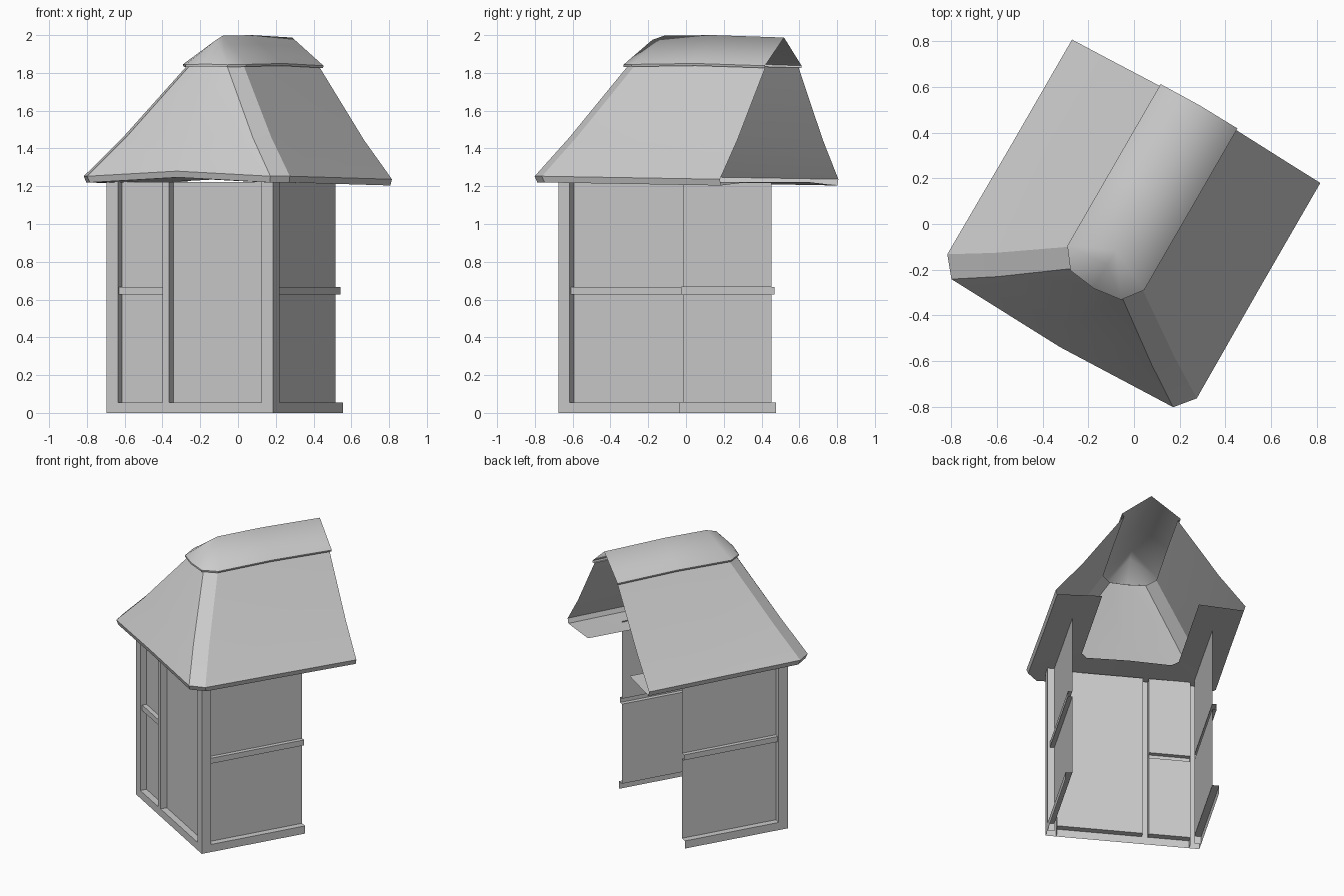
import bpy, bmesh
from math import radians
from mathutils import Matrix, Vector

if "Cube" in bpy.data.objects:
    bpy.data.objects.remove(bpy.data.objects["Cube"])

# The hut is turned 30 degrees about z; everything is modelled straight, then placed
PLACE = Matrix.Rotation(radians(-30), 4, 'Z') @ Matrix.Translation((-0.011, 0, 0))


def finish(name, verts, faces):
    bm = bmesh.new()
    vs = [bm.verts.new(PLACE @ Vector(v)) for v in verts]
    for f in faces:
        bm.faces.new([vs[i] for i in f])
    bmesh.ops.remove_doubles(bm, verts=bm.verts, dist=1e-4)
    me = bpy.data.meshes.new(name)
    bm.to_mesh(me)
    bm.free()
    ob = bpy.data.objects.new(name, me)
    bpy.context.collection.objects.link(ob)
    return ob


def sweep(name, path, vec, s=1):
    """Open shell: a path of points pushed along vec, mirrored in x if s = -1."""
    n = len(path)
    pts = [Vector(p) for p in path] + [Vector(p) + Vector(vec) for p in path]
    faces = [(i, i + 1, n + i + 1, n + i) for i in range(n - 1)]
    if s < 0:
        faces = [f[::-1] for f in faces]
    return finish(name, [(s * p.x, p.y, p.z) for p in pts], faces)


def loft(name, halves):
    """Skin half rings (right back to front centre), mirrored to the left."""
    rings = [h + [(-x, y, z) for x, y, z in h[-2::-1]] for h in halves]
    n = len(rings[0])
    verts = [p for r in rings for p in r]
    faces = [(k * n + j, k * n + j + 1, (k + 1) * n + j + 1, (k + 1) * n + j)
             for k in range(len(rings) - 1) for j in range(n - 1)]
    return finish(name, verts, faces)


OUT, WALL = 0.508, 0.463        # half widths of posts and wall panels
FRONT, PANEL = -0.492, -0.447   # front plane of posts and of panels
POST, TOP, BASE, BACK = 0.068, 1.222, 0.055, 0.25


def wall_profile(outer, panel, rail):
    p = [(outer, 0), (outer, BASE), (panel, BASE)]
    if rail is not None:
        p += [(panel, 0.627), (rail, 0.627), (rail, 0.666), (panel, 0.666)]
    return p + [(panel, TOP)]


for side, s in (("right", 1), ("left", -1)):
    # side wall with base board and middle rail
    sweep(side + "_wall", [(x, BACK, z) for x, z in wall_profile(OUT, WALL, 0.492)],
          (0, FRONT + POST - BACK, 0), s)
    # corner post
    y = FRONT + POST
    sweep(side + "_corner_post",
          [(WALL, y, TOP), (OUT, y, TOP), (OUT, FRONT, TOP),
           (OUT - POST, FRONT, TOP), (OUT - POST, PANEL, TOP)], (0, 0, -TOP), s)

# front wall: railed panel on the left, stud, plain panel on the right
S0, S1, EDGE = -0.166, -0.126, OUT - POST
for name, x0, x1, rail in (("front_left_panel", -EDGE, S0, -0.478),
                           ("front_right_panel", S1, EDGE, None)):
    sweep(name, [(x1, y, z) for y, z in wall_profile(FRONT, PANEL, rail)],
          (x0 - x1, 0, 0))
sweep("front_stud", [(S1, PANEL, TOP), (S1, FRONT, TOP), (S0, FRONT, TOP),
                     (S0, PANEL, TOP)], (0, 0, BASE - TOP))
sweep("stud_base", [(S1, FRONT, 0), (S1, FRONT, BASE)], (S0 - S1, 0, 0))

# ridge cap
ridge = [(0, 0.593, 1.987), (0, 0.16, 2.0), (0, -0.14, 1.997),
         (0, -0.212, 1.975), (0, -0.212, 1.975)]
cap_edge = [(0.194, 0.588, 1.838), (0.194, 0.16, 1.85), (0.194, -0.228, 1.845),
            (0.128, -0.315, 1.843), (0, -0.332, 1.847)]
cap = loft("ridge_cap", [ridge, cap_edge])
for p in cap.data.polygons:
    p.use_smooth = True

# thatched roof: cap lip, slightly sagging slopes, eave edge and soffit
lip = [(x * 0.985, y, z - 0.012) for x, y, z in cap_edge]
neck = [(0.176, 0.58, 1.828), (0.176, 0.16, 1.838), (0.176, -0.222, 1.834),
        (0.118, -0.298, 1.832), (0, -0.314, 1.836)]
eave = [(0.627, 0.563, 1.237), (0.627, 0.02, 1.245), (0.63, -0.523, 1.253),
        (0.56, -0.608, 1.253), (0, -0.628, 1.28)]
mid = [(a[0] * 0.36 + b[0] * 0.64 - (0.012 if a[0] else 0),
        a[1] * 0.36 + b[1] * 0.64, a[2] * 0.36 + b[2] * 0.64 - 0.005)
       for a, b in zip(neck, eave)]
under = [(x - (0.01 if x else 0), y + (0.01 if y < 0 else 0), z - 0.033)
         for x, y, z in eave]
inner = [(0.32, 0.56, 1.222), (0.32, 0.15, 1.222), (0.32, -0.2, 1.222),
         (0.28, -0.25, 1.222), (0, -0.26, 1.235)]
roof = loft("roof", [cap_edge, lip, neck, mid, eave, under, inner])
bpy.context.view_layer.objects.active = roof
roof.select_set(True)
bpy.ops.object.shade_smooth_by_angle(angle=radians(25))
